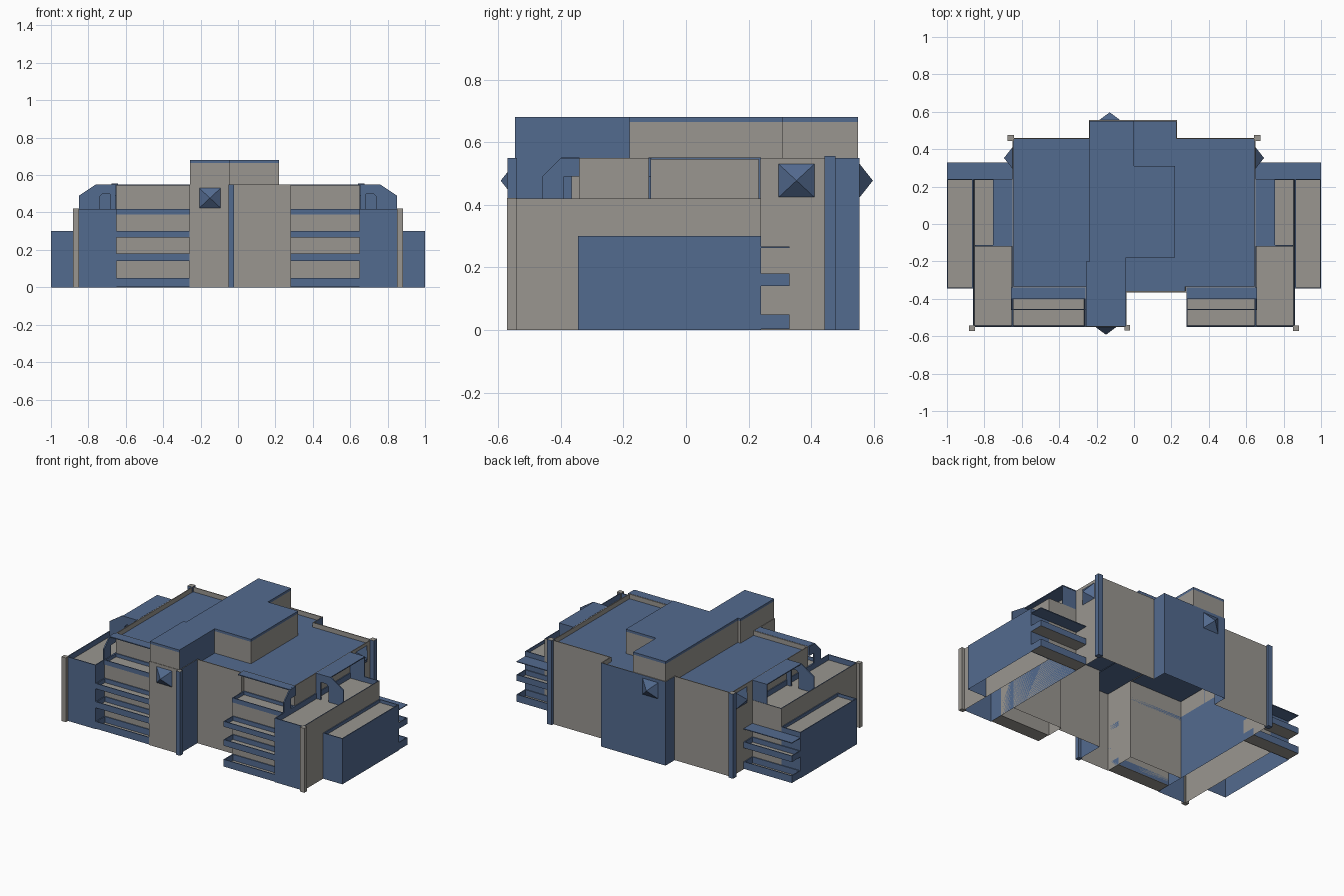
import bpy, bmesh
from mathutils import Vector

if "Cube" in bpy.data.objects:
    bpy.data.objects.remove(bpy.data.objects["Cube"])


def material(name, rgb):
    m = bpy.data.materials.new(name)
    m.diffuse_color = (*rgb, 1)
    m.use_nodes = True
    m.node_tree.nodes["Principled BSDF"].inputs["Base Color"].default_value = m.diffuse_color
    return m


MATS = [material("stone_grey", (0.32, 0.305, 0.28)),
        material("slate_blue", (0.086, 0.145, 0.275))]
GREY, BLUE = 0, 1


def finish(name, bm):
    me = bpy.data.meshes.new(name)
    bm.to_mesh(me)
    bm.free()
    for m in MATS:
        me.materials.append(m)
    ob = bpy.data.objects.new(name, me)
    bpy.context.collection.objects.link(ob)
    return ob


def prism(name, pts, z0, z1, wall=GREY, top=BLUE, rim=None, drop=0, bottom=None):
    """Walls over a footprint, with a roof that may sink behind a parapet."""
    area = sum(a[0] * b[1] - b[0] * a[1] for a, b in zip(pts, pts[1:] + pts[:1]))
    if area < 0:
        pts = pts[::-1]
    bm = bmesh.new()
    lo = [bm.verts.new((x, y, z0)) for x, y in pts]
    hi = [bm.verts.new((x, y, z1)) for x, y in pts]
    n = len(pts)
    for i in range(n):
        j = (i + 1) % n
        f = bm.faces.new((lo[i], lo[j], hi[j], hi[i]))
        f.normal_update()
        f.material_index = wall(f.normal, f.calc_center_median()) if callable(wall) else wall
    if bottom is not None:
        bm.faces.new(lo[::-1]).material_index = bottom
    cap = bm.faces.new(hi)
    cap.normal_update()
    if drop:
        cap.material_index = rim
        bmesh.ops.inset_region(bm, faces=[cap], thickness=0.008)
        r = bmesh.ops.inset_region(bm, faces=[cap], thickness=0.0005, depth=-drop)
        for f in r["faces"]:
            f.material_index = rim
    cap.material_index = top
    return finish(name, bm)


def rect(x0, x1, y0, y1):
    return [(x0, y0), (x1, y0), (x1, y1), (x0, y1)]


def slab(name, r, z0, z1, col=BLUE, top=None):
    return prism(name, r, z0, z1, col, col if top is None else top, bottom=col)


def tray(name, r, z0, z1):
    """Balcony: blue parapet around a grey floor."""
    return prism(name, r, z0, z1, BLUE, GREY, BLUE, z1 - z0 - 0.008, GREY)


def arch(name, prof, place, thick):
    """Thin plate cut from a profile; place maps (u, z) into space."""
    bm = bmesh.new()
    f = bm.faces.new([bm.verts.new(place(u, z)) for u, z in prof])
    r = bmesh.ops.extrude_face_region(bm, geom=[f], use_keep_orig=True)
    bmesh.ops.translate(bm, vec=thick, verts=[v for v in r["geom"] if isinstance(v, bmesh.types.BMVert)])
    bmesh.ops.recalc_face_normals(bm, faces=bm.faces)
    for f in bm.faces:
        f.material_index = BLUE
    return finish(name, bm)


def pyramid(name, centre, out, tip):
    """Four-sided window bay pointing along 'out'."""
    c, out = Vector(centre), Vector(out)
    side, up = out.cross(Vector((0, 0, 1))) * 0.057, Vector((0, 0, 0.053))
    bm = bmesh.new()
    base = [bm.verts.new(c + a * side + b * up) for a, b in ((-1, -1), (1, -1), (1, 1), (-1, 1))]
    apex = bm.verts.new(c + out * tip)
    for i in range(4):
        bm.faces.new((base[i], base[(i + 1) % 4], apex))
    bm.faces.new(base)
    bmesh.ops.recalc_face_normals(bm, faces=bm.faces)
    for f in bm.faces:
        f.material_index = BLUE
    return finish(name, bm)


# Main block with front tower and rear bay
def main_wall(n, c):
    if c.y > 0.465:
        return BLUE
    return BLUE if n.x > 0.5 and abs(c.x + 0.04) < 0.01 else GREY


prism("main_block", [(-0.65, -0.34), (-0.26, -0.34), (-0.26, -0.55), (-0.04, -0.55),
                     (-0.04, -0.365), (0.28, -0.365), (0.28, -0.34), (0.65, -0.34),
                     (0.65, 0.46), (0.23, 0.46), (0.23, 0.555), (-0.24, 0.555),
                     (-0.24, 0.46), (-0.65, 0.46)],
      0, 0.55, main_wall, BLUE, GREY, 0.03)

# Raised upper storey and its roof slab
upper = [(-0.257, -0.547), (-0.043, -0.547), (-0.043, -0.18), (0.22, -0.18), (0.22, 0.31),
         (0, 0.31), (0, 0.55), (-0.237, 0.55), (-0.237, -0.2), (-0.257, -0.2)]
prism("upper_storey", upper, 0.515, 0.664,
      lambda n, c: BLUE if n.x > 0.5 and c.x < -0.02 else GREY, GREY)
slab("upper_roof", upper, 0.664, 0.68)

# Corner posts
slab("tower_post", rect(-0.05, -0.022, -0.57, -0.54), 0, 0.55, BLUE, GREY)

# Pyramid windows, front and back
pyramid("front_window", (-0.15, -0.55, 0.477), (0, -1, 0), 0.042)
pyramid("back_window", (-0.13, 0.555, 0.477), (0, 1, 0), 0.042)

SIDE_ARCH = [(0, .38), (.035, .38), (.035, .5), (.075, .5), (.09, .485), (.09, .38),
             (.2, .38), (.2, .49), (.11, .55), (0, .55)]
FRONT_ARCH = [(.05, .39), (.12, .39), (.12, .49), (.06, .55), (0, .55), (0, .49), (.05, .49)]

for s, tag, inner in ((-1, "left", 0.26), (1, "right", 0.28)):
    def R(x0, x1, y0, y1):
        return rect(s * x0, s * x1, y0, y1)

    # Side wing: blue front and inner side, grey outside
    prism(tag + "_wing", R(0.65, 0.86, -0.55, 0.24), 0, 0.42,
          lambda n, c: BLUE if n.y < -0.5 or n.x * s < -0.5 else GREY, GREY, BLUE, 0.035)
    # Low outer block
    prism(tag + "_outer_block", R(0.86, 1.0, -0.345, 0.24), 0, 0.30, BLUE, GREY, BLUE, 0.02)
    # Posts
    slab(tag + "_front_post", R(0.85, 0.882, -0.572, -0.542), 0, 0.422, GREY)
    slab(tag + "_back_post", R(0.642, 0.676, 0.443, 0.477), 0, 0.555, BLUE, GREY)
    # Front balconies: wall, top terrace, three lower trays, canopy
    prism(tag + "_balcony_wall", R(inner, 0.65, -0.455, -0.34), 0, 0.395, GREY, GREY)
    tray(tag + "_terrace", R(inner, 0.65, -0.46, -0.34), 0.39, 0.42)
    for i, (a, b) in enumerate(((0.003, 0.05), (0.14, 0.18), (0.265, 0.30))):
        tray(f"{tag}_front_balcony_{i}", R(inner, 0.65, -0.55, -0.455), a, b)
    slab(tag + "_front_canopy", R(inner, 0.65, -0.40, -0.34), 0.545, 0.551)
    # Rear balconies and canopy
    for i, (a, b) in enumerate(((0.003, 0.05), (0.14, 0.18))):
        tray(f"{tag}_rear_balcony_{i}", R(0.65, 1.0, 0.24, 0.33), a, b)
    slab(tag + "_rear_canopy", R(0.65, 1.0, 0.24, 0.33), 0.262, 0.267)
    # Roof terrace shelter with arched screens
    slab(tag + "_shelter_roof", R(0.65, 0.755, -0.12, 0.24), 0.545, 0.551)
    slab(tag + "_shelter_back", R(0.65, 0.755, 0.232, 0.238), 0.38, 0.545)
    arch(tag + "_side_arch", SIDE_ARCH, lambda u, z: (s * (0.65 + u), -0.12, z), (0, 0.008, 0))
    arch(tag + "_terrace_arch", FRONT_ARCH, lambda u, z: (s * 0.65, -0.34 - u, z), (s * 0.008, 0, 0))
    # Side window
    pyramid(tag + "_window", (s * 0.65, 0.353, 0.477), (s, 0, 0), 0.045)
